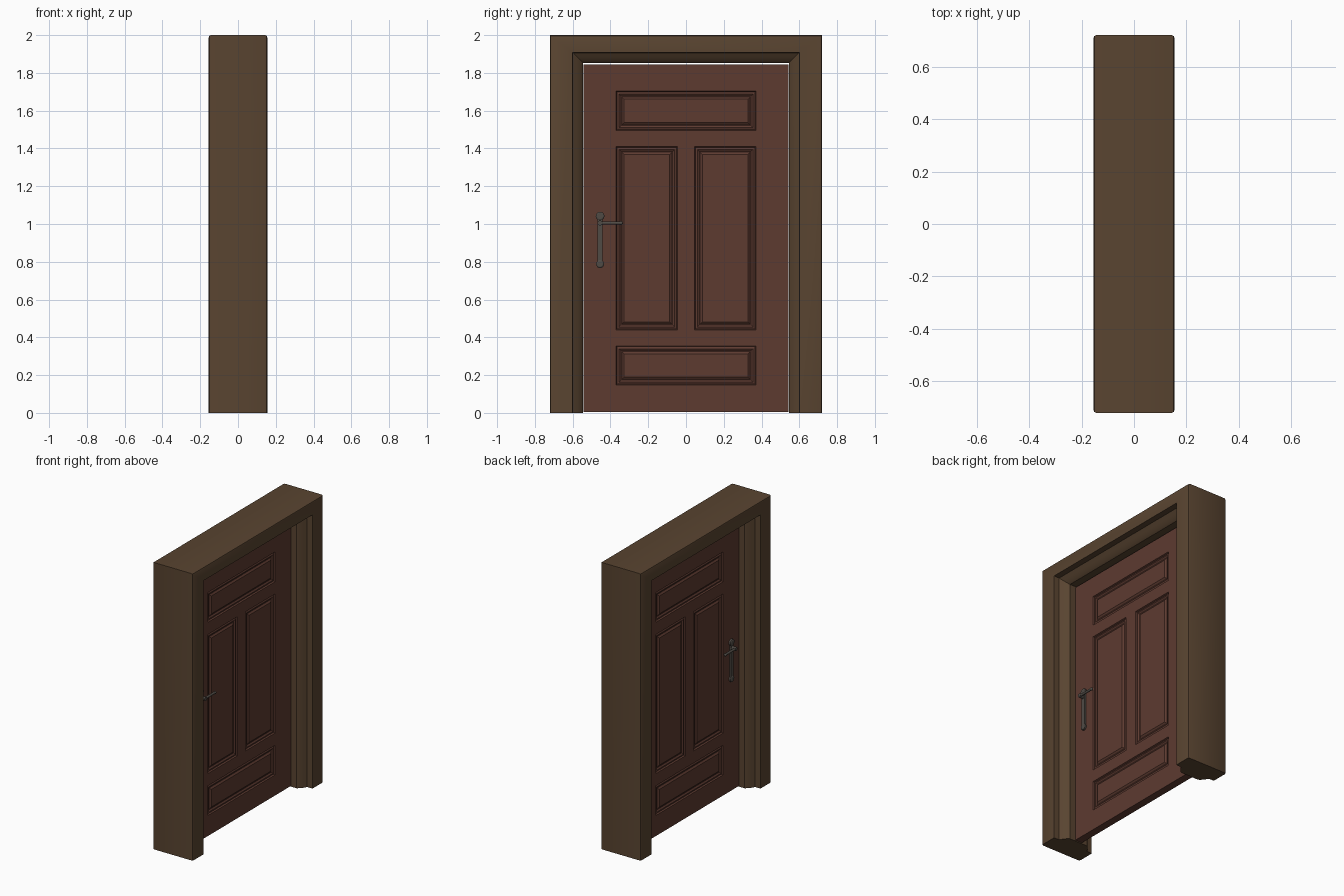
import bpy, bmesh, math
from mathutils import Matrix, Vector

if "Cube" in bpy.data.objects:
    bpy.data.objects.remove(bpy.data.objects["Cube"])


def material(name, rgb):
    m = bpy.data.materials.new(name)
    m.diffuse_color = (*rgb, 1)
    m.use_nodes = True
    m.node_tree.nodes["Principled BSDF"].inputs["Base Color"].default_value = m.diffuse_color
    return m


frame_mat = material("frame_wood", (0.10, 0.058, 0.03))
door_mat = material("door_wood", (0.11, 0.043, 0.03))
metal_mat = material("dark_metal", (0.08, 0.07, 0.06))


def finish(bm, name, mat, angle=30):
    bmesh.ops.recalc_face_normals(bm, faces=bm.faces)
    me = bpy.data.meshes.new(name)
    bm.to_mesh(me)
    bm.free()
    ob = bpy.data.objects.new(name, me)
    bpy.context.collection.objects.link(ob)
    me.materials.append(mat)
    bpy.ops.object.select_all(action='DESELECT')
    ob.select_set(True)
    bpy.context.view_layer.objects.active = ob
    bpy.ops.object.shade_smooth_by_angle(angle=math.radians(angle))
    return ob


# Door frame: moulded profile (x, inward offset) swept up, across and down
half = [(0.143, 0.0), (0.1515, 0.0035), (0.155, 0.012), (0.155, 0.12),
        (0.115, 0.122), (0.10, 0.145), (0.085, 0.164), (0.07, 0.175)]
profile = half + [(-x, d) for x, d in reversed(half)]
bm = bmesh.new()
rings = [[], [], [], []]
for x, d in profile:
    y = 0.72 - d
    top = 2 - d if d < 0.05 else 2.028 - d
    for ring, co in zip(rings, [(x, -y, 0), (x, -y, top), (x, y, top), (x, y, 0)]):
        ring.append(bm.verts.new(co))
n = len(profile)
for a, b in zip(rings, rings[1:]):
    for i in range(n):
        j = (i + 1) % n
        bm.faces.new((a[i], a[j], b[j], b[i]))
bm.faces.new(rings[0])
bm.faces.new(rings[3])
finish(bm, "door_frame", frame_mat)

# Door leaf: slab gridded on both faces, panels formed with insets
FACE = 0.027
ys = [-0.543, -0.37, -0.045, 0.045, 0.37, 0.543]
zs = [0.005, 0.148, 0.355, 0.44, 1.41, 1.495, 1.703, 1.845]
panels = [[(1, 1), (2, 1), (3, 1)], [(1, 3)], [(3, 3)], [(1, 5), (2, 5), (3, 5)]]
bm = bmesh.new()
cells, borders = [], []
for side in (1, -1):
    v = [[bm.verts.new((side * FACE, y, z)) for z in zs] for y in ys]
    grid = {}
    for i in range(len(ys) - 1):
        for j in range(len(zs) - 1):
            quad = [v[i][j], v[i + 1][j], v[i + 1][j + 1], v[i][j + 1]]
            grid[i, j] = bm.faces.new(quad if side > 0 else quad[::-1])
    cells.append(grid)
    borders.append([row[0] for row in v] + v[-1][1:]
                   + [row[-1] for row in v[-2::-1]] + v[0][-2:0:-1])
for k in range(len(borders[0])):
    a, b = borders
    bm.faces.new((a[k - 1], b[k - 1], b[k], a[k]))
bm.normal_update()
for grid in cells:
    for panel in panels:
        faces = [grid[c] for c in panel]
        for width, depth in [(0.004, -0.010), (0.012, 0.005), (0.010, -0.007),
                             (0.004, 0.0), (0.012, 0.009)]:
            bmesh.ops.inset_region(bm, faces=faces, thickness=width, depth=depth,
                                   use_even_offset=True)
            bm.normal_update()
finish(bm, "door_leaf", door_mat, 15)


# Door handles, one set on each side
def cylinder(bm, p, q, r1, r2=None, seg=20):
    p, q = Vector(p), Vector(q)
    axis = q - p
    mat = Matrix.Translation((p + q) / 2) @ axis.to_track_quat('Z', 'Y').to_matrix().to_4x4()
    bmesh.ops.create_cone(bm, cap_ends=True, segments=seg, radius1=r1,
                          radius2=r1 if r2 is None else r2, depth=axis.length, matrix=mat)


Y = -0.455
for label, s in (("right", 1), ("left", -1)):
    # backplate with round ends
    bm = bmesh.new()
    bmesh.ops.create_cube(bm, size=1, matrix=Matrix.Translation((s * 0.032, Y, 0.915))
                          @ Matrix.Diagonal((0.014, 0.028, 0.25, 1)))
    for z, r in ((1.042, 0.023), (0.788, 0.021)):
        cylinder(bm, (s * 0.024, Y, z), (s * 0.039, Y, z), r)
        cylinder(bm, (s * 0.039, Y, z), (s * 0.043, Y, z), r, r * 0.7)
    finish(bm, label + "_handle_plate", metal_mat)
    # spindle and lever
    bm = bmesh.new()
    cylinder(bm, (s * 0.03, Y, 1.005), (s * 0.07, Y, 1.005), 0.013)
    cylinder(bm, (s * 0.062, Y - 0.008, 1.005), (s * 0.062, -0.345, 1.005), 0.008)
    bmesh.ops.create_uvsphere(bm, u_segments=16, v_segments=10, radius=0.01,
                              matrix=Matrix.Translation((s * 0.062, -0.344, 1.005)))
    finish(bm, label + "_handle_lever", metal_mat)
